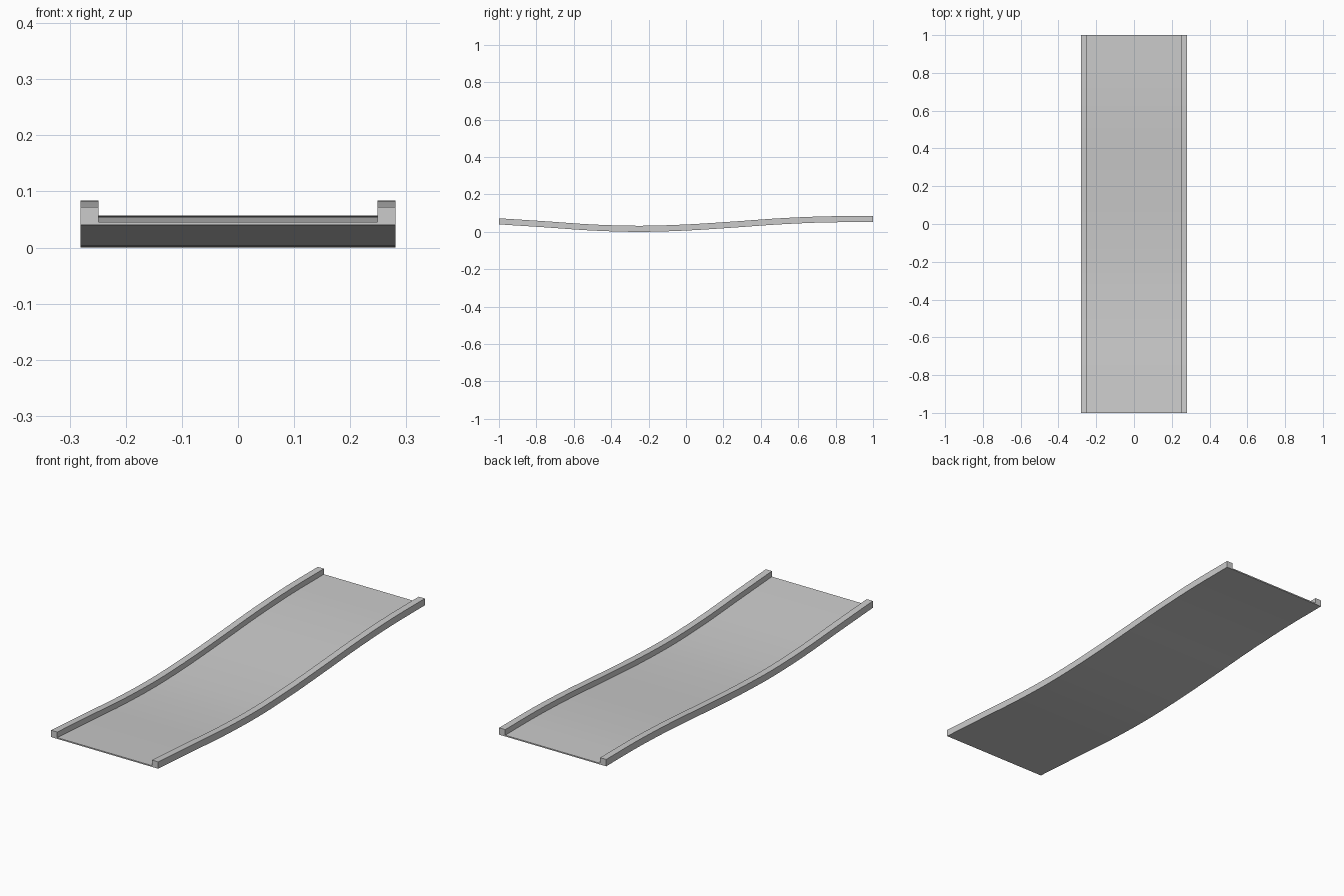
import bpy, bmesh

if "Cube" in bpy.data.objects:
    bpy.data.objects.remove(bpy.data.objects["Cube"])

# underside heights at evenly spaced stations from front (y=-1) to back (y=1)
HEIGHTS = [0.040, 0.024, 0.007, 0.0, 0.007, 0.0225, 0.040, 0.0505, 0.0515]
STEPS = 5  # subdivisions between stations


def height(t):
    """Smooth curve through the stations (Catmull-Rom)."""
    h = [2 * HEIGHTS[0] - HEIGHTS[1]] + HEIGHTS + [2 * HEIGHTS[-1] - HEIGHTS[-2]]
    i = min(int(t), len(HEIGHTS) - 2)
    u = t - i
    a, b, c, d = h[i:i + 4]
    return 0.5 * (2 * b + (c - a) * u + (2 * a - 5 * b + 4 * c - d) * u ** 2
                  + (3 * b - a - 3 * c + d) * u ** 3)


# channel cross-section: thin deck with a raised rail on each side
half = [(0.281, 0.0), (0.281, 0.0325), (0.249, 0.0325), (0.249, 0.006)]
section = half + [(-x, z) for x, z in reversed(half)]

# sweep the section along the wavy path
bm = bmesh.new()
count = (len(HEIGHTS) - 1) * STEPS
low = min(height(k / STEPS) for k in range(count + 1))
rings = []
for k in range(count + 1):
    y = -1 + 2 * k / count
    base = height(k / STEPS) - low
    rings.append([bm.verts.new((x, y, base + z)) for x, z in section])
n = len(section)
for r0, r1 in zip(rings, rings[1:]):
    for j in range(n):
        bm.faces.new((r0[j], r0[(j + 1) % n], r1[(j + 1) % n], r1[j]))

# end caps: both rails and the deck between them
for ring in (rings[0], rings[-1]):
    for ids in ((0, 1, 2, 3), (4, 5, 6, 7), (0, 3, 4, 7)):
        bm.faces.new([ring[i] for i in ids])
bmesh.ops.recalc_face_normals(bm, faces=bm.faces)

mesh = bpy.data.meshes.new("wavy_track")
bm.to_mesh(mesh)
bm.free()
track = bpy.data.objects.new("wavy_track", mesh)
bpy.context.collection.objects.link(track)
bpy.context.view_layer.objects.active = track
track.select_set(True)
bpy.ops.object.shade_smooth_by_angle()
